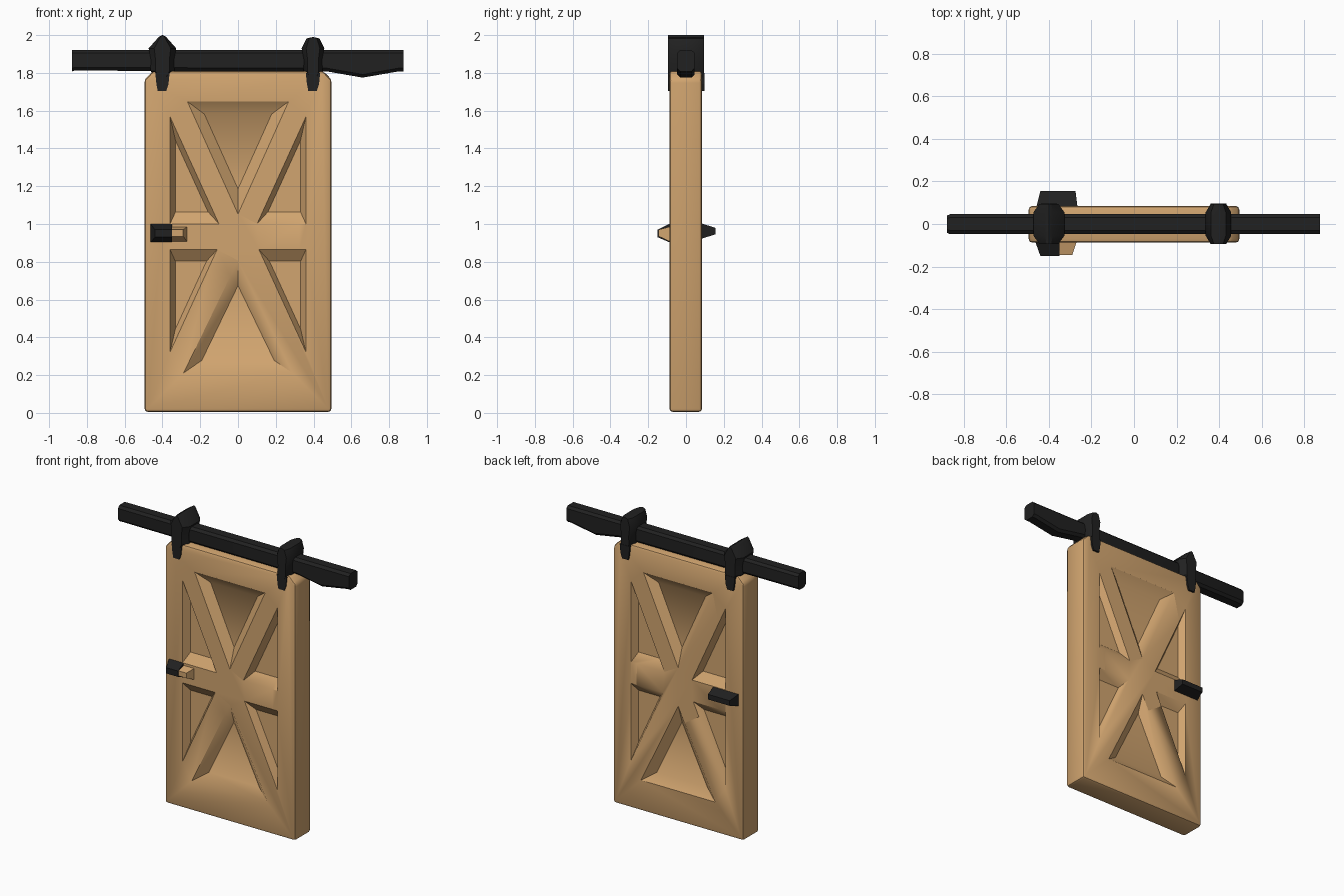
import bpy, bmesh, math
from mathutils import Vector

if "Cube" in bpy.data.objects:
    bpy.data.objects.remove(bpy.data.objects["Cube"])


def material(name, rgb):
    m = bpy.data.materials.new(name)
    m.diffuse_color = (*rgb, 1)
    m.use_nodes = True
    m.node_tree.nodes["Principled BSDF"].inputs["Base Color"].default_value = m.diffuse_color
    return m


WOOD = material("tan wood", (0.64, 0.375, 0.16))
IRON = material("black iron", (0.015, 0.015, 0.015))


def loft(bm, loops):
    """Closed skin through matching vertex loops."""
    rings = [[bm.verts.new(p) for p in lp] for lp in loops]
    n = len(rings[0])
    for a, b in zip(rings, rings[1:]):
        for i in range(n):
            j = (i + 1) % n
            bm.faces.new((a[i], a[j], b[j], b[i]))
    bm.faces.new(rings[0])
    bm.faces.new(rings[-1])


def finish(name, bm, mat, bevel=0.0, smooth=None):
    bmesh.ops.recalc_face_normals(bm, faces=bm.faces[:])
    if bevel:
        bmesh.ops.bevel(bm, geom=bm.edges[:], offset=bevel, segments=2,
                        profile=0.5, affect='EDGES')
    me = bpy.data.meshes.new(name)
    bm.to_mesh(me)
    bm.free()
    me.materials.append(mat)
    ob = bpy.data.objects.new(name, me)
    bpy.context.collection.objects.link(ob)
    if smooth:
        me.shade_smooth()
        me.set_sharp_from_angle(angle=math.radians(smooth))
    return ob


def extrude_y(bm, profile, y0, y1):
    loft(bm, [[(x, y, z) for x, z in profile] for y in (y0, y1)])


# Door slab with clipped top corners and softened edges
bm = bmesh.new()
outline = [(-0.495, 0.005), (0.495, 0.005), (0.495, 1.765), (0.45, 1.81),
           (-0.45, 1.81), (-0.495, 1.765)]
extrude_y(bm, outline, -0.088, 0.085)
door = finish("door", bm, WOOD, bevel=0.018, smooth=35)

# Sloped triangular pockets that leave the frame, X brace and middle rail
pockets = [
    [(-0.27, 1.65), (0.27, 1.65), (0.0, 1.05)],
    [(-0.29, 0.21), (0.29, 0.21), (0.0, 0.81)],
]
for s in (-1, 1):
    pockets.append([(s * 0.36, 1.57), (s * 0.36, 1.0), (s * 0.10, 1.0)])
    pockets.append([(s * 0.36, 0.32), (s * 0.36, 0.865), (s * 0.11, 0.865)])
bm = bmesh.new()
for tri in pockets:
    cx = sum(p[0] for p in tri) / 3
    cz = sum(p[1] for p in tri) / 3
    for side in (-1, 1):
        loft(bm, [[(cx + (x - cx) * k, side * y, cz + (z - cz) * k)
                   for x, z in tri] for y, k in ((0.1, 1.08), (0.042, 0.66))])
cutter = finish("pocket_cutter", bm, WOOD, smooth=35)
cutter.hide_render = True
cutter.hide_viewport = False
mod = door.modifiers.new("pockets", 'BOOLEAN')
mod.operation = 'DIFFERENCE'
mod.solver = 'EXACT'
mod.object = cutter
bpy.context.view_layer.update()
dg = bpy.context.evaluated_depsgraph_get()
cut = bpy.data.meshes.new_from_object(door.evaluated_get(dg))
door.modifiers.clear()
door.data = cut
bpy.data.objects.remove(cutter)

# Overhead track: chamfered bar with a sagging lump near the right end
bm = bmesh.new()
section = [(-0.048, 1.825), (-0.03, 1.808), (0.03, 1.808), (0.046, 1.825),
           (0.046, 1.905), (0.03, 1.92), (-0.03, 1.92), (-0.048, 1.905)]
stations = [(-0.88, 0.0), (-0.865, 0.004), (0.47, 0.0), (0.66, -0.033),
            (0.85, 0.0), (0.875, 0.0)]
loft(bm, [[(x, y * (0.85 if i == 0 else 1),
            z + (drop if z < 1.86 else 0)) for y, z in section]
          for i, (x, drop) in enumerate(stations)])
finish("track", bm, IRON, smooth=30)

# Hangers: wheel housings with pointed or flat tops, straps down both faces
for name, cx, top, halfw, tip in (("left", -0.4, 2.0, 0.073, 0.018),
                                  ("right", 0.397, 1.99, 0.06, 0.035)):
    bm = bmesh.new()
    shape = [(-0.035, 1.78), (0.035, 1.78), (halfw - 0.01, 1.81),
             (halfw - 0.012, 1.87), (halfw, 1.93), (tip, top - 0.008),
             (0, top), (-tip, top - 0.008), (-halfw, 1.93),
             (0.012 - halfw, 1.87), (0.01 - halfw, 1.81)]
    # narrower towards front and back
    loft(bm, [[(cx + x * k, y, z) for x, z in shape]
              for y, k in ((-0.095, 0.6), (-0.055, 1), (0.055, 1), (0.095, 0.6))])
    finish(name + "_hanger", bm, IRON, smooth=30)
    bm = bmesh.new()
    strap = [(-0.025, 1.705), (0.02, 1.705), (0.032, 1.74), (0.038, 1.80),
             (-0.038, 1.80), (-0.032, 1.74)]
    for y0, y1 in ((-0.094, -0.07), (0.07, 0.097)):
        extrude_y(bm, [(cx + x, z) for x, z in strap], y0, y1)
    finish(name + "_hanger_straps", bm, IRON)


# Handles: tapered lumps on each face
def handle(name, base, tip, y0, y1, mat):
    bm = bmesh.new()
    loft(bm, [[(x0, y, z0), (x1, y, z0), (x1, y, z1), (x0, y, z1)]
              for y, (x0, x1, z0, z1) in ((y0, base), (y1, tip))])
    finish(name, bm, mat)


handle("front_handle", (-0.465, -0.35, 0.90, 1.005), (-0.44, -0.35, 0.93, 0.97),
       -0.08, -0.15, IRON)
handle("front_handle_base", (-0.35, -0.265, 0.90, 0.99), (-0.35, -0.29, 0.935, 0.97),
       -0.07, -0.145, WOOD)
handle("back_handle", (-0.46, -0.265, 0.92, 1.005), (-0.44, -0.275, 0.945, 0.98),
       0.075, 0.155, IRON)
